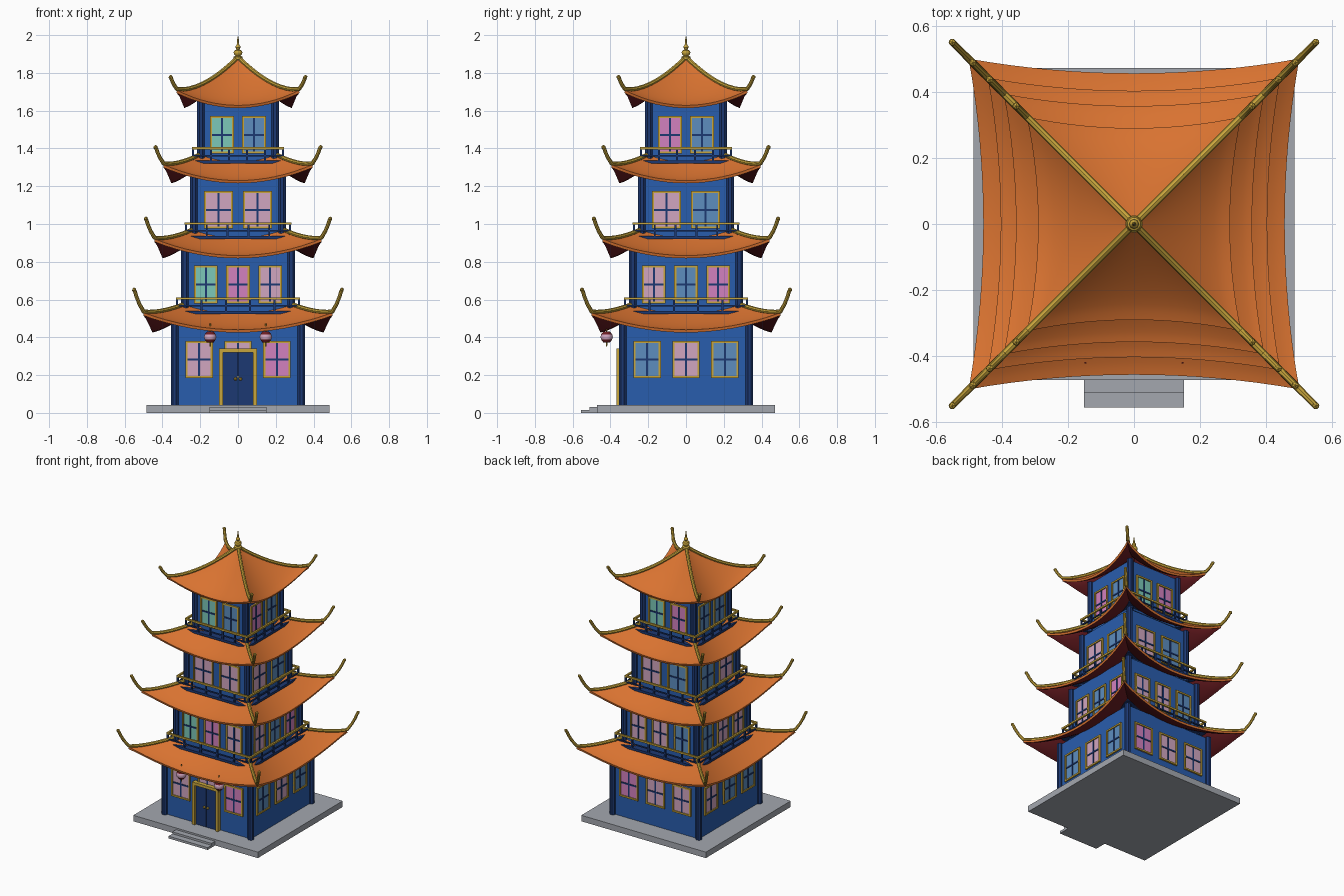
import bpy, bmesh, math
from mathutils import Matrix, Vector

if "Cube" in bpy.data.objects:
    bpy.data.objects.remove(bpy.data.objects["Cube"])

COLORS = {
    "roof_orange": (0.69, 0.17, 0.03), "wall_blue": (0.022, 0.11, 0.42),
    "dark_blue": (0.012, 0.04, 0.17), "gold": (0.58, 0.38, 0.045),
    "dark_red": (0.15, 0.012, 0.016), "stone_grey": (0.37, 0.39, 0.43),
    "pale_pink": (0.64, 0.38, 0.53), "pink": (0.65, 0.22, 0.52),
    "glass_blue": (0.11, 0.27, 0.52), "teal": (0.2, 0.58, 0.48),
}
MATS = {}
for name, c in COLORS.items():
    MATS[name] = bpy.data.materials.new(name)
    MATS[name].diffuse_color = (*c, 1)


def finish(name, bm, mats, smooth=False):
    me = bpy.data.meshes.new(name)
    bm.to_mesh(me)
    bm.free()
    for m in mats:
        me.materials.append(MATS[m])
    ob = bpy.data.objects.new(name, me)
    bpy.context.collection.objects.link(ob)
    if smooth:
        shade(ob)
    return ob


def shade(ob):
    bpy.ops.object.select_all(action='DESELECT')
    ob.select_set(True)
    bpy.context.view_layer.objects.active = ob
    bpy.ops.object.shade_smooth_by_angle(angle=math.radians(35))


def box(bm, x0, x1, y0, y1, z0, z1, mat=0, rot=None):
    m = Matrix.Translation(((x0 + x1) / 2, (y0 + y1) / 2, (z0 + z1) / 2))
    m = m @ Matrix.Diagonal((x1 - x0, y1 - y0, z1 - z0, 1))
    if rot:
        m = rot @ m
    r = bmesh.ops.create_cube(bm, size=1, matrix=m)
    for f in {f for v in r["verts"] for f in v.link_faces}:
        f.material_index = mat


def lathe(bm, profile, center, segs=12, mats=None):
    """Revolve (radius, z) pairs about a vertical axis."""
    rings = []
    for r, z in profile:
        rings.append([bm.verts.new((center[0] + max(r, 1e-4) * math.cos(a), center[1] + max(r, 1e-4) * math.sin(a),
                                    center[2] + z))
                      for a in (2 * math.pi * (i + 0.5) / segs for i in range(segs))])
    for k in range(len(rings) - 1):
        for i in range(segs):
            j = (i + 1) % segs
            f = bm.faces.new((rings[k][i], rings[k][j], rings[k + 1][j], rings[k + 1][i]))
            f.material_index = mats[k] if mats else 0
    bm.faces.new(rings[0][::-1])
    bm.faces.new(rings[-1])


def turn(i):
    return Matrix.Rotation(i * math.pi / 2, 4, 'Z')


# Stone base and steps
bm = bmesh.new()
box(bm, -0.485, 0.485, -0.472, 0.472, 0, 0.042)
finish("stone_base", bm, ["stone_grey"])
bm = bmesh.new()
box(bm, -0.152, 0.152, -0.512, -0.47, 0, 0.03)
box(bm, -0.152, 0.152, -0.555, -0.51, 0, 0.016)
finish("front_steps", bm, ["stone_grey"])


# Storey walls with corner columns
def storey(n, half, z0, z1):
    c = half - 0.02
    bm = bmesh.new()
    box(bm, -c, c, -c, c, z0, z1 + 0.025)
    finish(f"walls_{n}", bm, ["wall_blue"])
    bm = bmesh.new()
    for sx in (-1, 1):
        for sy in (-1, 1):
            lathe(bm, [(0.021, z0), (0.021, z1 + 0.03)], (sx * c, sy * c, 0), 8)
    finish(f"corner_columns_{n}", bm, ["dark_blue"], True)
    return c


# Windows: pane, gold frame and dark cross bars
PANES = {"L": 2, "P": 3, "B": 4, "T": 5}


def windows(n, wall, xs, w, z, h, rows):
    for side, row in zip(range(4), rows):
        bm = bmesh.new()
        R = turn(side)
        for x, key in zip(xs, row):
            a, b, t = w / 2, h / 2, 0.011
            box(bm, x - a, x + a, -wall - 0.004, -wall + 0.004, z - b, z + b, PANES[key], R)
            for s in (-1, 1):
                u = x + s * (a - t / 2)
                box(bm, u - t / 2, u + t / 2, -wall - 0.011, -wall, z - b, z + b, 0, R)
                v = z + s * (b - t / 2)
                box(bm, x - a, x + a, -wall - 0.011, -wall, v - t / 2, v + t / 2, 0, R)
            box(bm, x - 0.005, x + 0.005, -wall - 0.008, -wall, z - b + t, z + b - t, 1, R)
            box(bm, x - a + t, x + a - t, -wall - 0.008, -wall, z - 0.005, z + 0.005, 1, R)
        finish(f"windows_{n}_side_{side + 1}", bm,
               ["gold", "dark_blue", "pale_pink", "pink", "glass_blue", "teal"])


# Swept roof with upturned corners, red underside and gold hip ridges
def roof(n, R, Rc, z, H, lift, tip, tip_z, s0):
    def point(s, t):
        out = s * (R + (Rc - R) * t * t)
        return Vector((t * Rc * s, -out, z + H * (1 - s) ** 1.3 + lift * t * t * s * s))
    bm = bmesh.new()
    NS, NT = 12, 16
    for side in range(4):
        M = turn(side)
        g = [[bm.verts.new(M @ point(s0 + (1 - s0) * i / NS, -1 + 2 * j / NT))
              for j in range(NT + 1)] for i in range(NS + 1)]
        for i in range(NS):
            for j in range(NT):
                bm.faces.new((g[i + 1][j], g[i + 1][j + 1], g[i][j + 1], g[i][j]))
    bmesh.ops.remove_doubles(bm, verts=bm.verts, dist=1e-4)
    ob = finish(f"roof_{n}", bm, ["roof_orange", "dark_red"])
    mod = ob.modifiers.new("thickness", 'SOLIDIFY')
    mod.thickness, mod.offset, mod.material_offset = 0.015, -1, 1
    bpy.context.view_layer.objects.active = ob
    bpy.ops.object.modifier_apply(modifier=mod.name)
    shade(ob)

    # Ridge path: follows the hip, then curls up past the corner
    path = [point(s0 + (1 - s0) * i / 9, 1) + Vector((0, 0, 0.007)) for i in range(10)]
    end = path[-1].copy()
    for f, up in ((0.45, 0.35), (0.75, 0.68), (0.9, 0.9), (1, 1)):
        x = end.x + (tip - end.x) * f
        path.append(Vector((x, -x, end.z + (tip_z - end.z) * up)))
    bm = bmesh.new()
    side_dir = Vector((1, 1, 0)).normalized()
    for k in range(4):
        M, rings = turn(k), []
        for i, p in enumerate(path):
            d = (path[min(i + 1, len(path) - 1)] - path[max(i - 1, 0)]).normalized()
            nrm = side_dir.cross(d)
            rad = 0.0115 if i < 10 else 0.010
            rings.append([bm.verts.new(M @ (p + rad * (math.cos(a) * side_dir + math.sin(a) * nrm)))
                          for a in (i2 * math.pi / 4 for i2 in range(8))])
        for a, b in zip(rings, rings[1:]):
            for i in range(8):
                bm.faces.new((a[i], a[(i + 1) % 8], b[(i + 1) % 8], b[i]))
        bm.faces.new(rings[0][::-1])
        bm.faces.new(rings[-1])
        bmesh.ops.create_icosphere(bm, subdivisions=1, radius=0.012,
                                   matrix=Matrix.Translation(M @ path[-1]))
    bmesh.ops.recalc_face_normals(bm, faces=bm.faces)
    finish(f"roof_ridges_{n}", bm, ["gold"], True)


# Balcony: floor, posts, middle rail and gold handrail
def balcony(n, half, z):
    bm = bmesh.new()
    box(bm, -half, half, -half, half, z - 0.006, z + 0.01)
    for side in range(4):
        M = turn(side)
        e = half - 0.005
        for i in range(5):
            x = -e + 2 * e * i / 5
            box(bm, x - 0.005, x + 0.005, -e - 0.005, -e + 0.005, z, z + 0.073, 0, M)
        box(bm, -half, half, -e - 0.004, -e + 0.004, z + 0.032, z + 0.04, 0, M)
        box(bm, -half, half, -e - 0.006, -e + 0.006, z + 0.07, z + 0.082, 1, M)
    finish(f"balcony_{n}", bm, ["dark_blue", "gold"])


w1 = storey(1, 0.355, 0.04, 0.46)
w2 = storey(2, 0.302, 0.515, 0.855)
w3 = storey(3, 0.254, 0.91, 1.25)
w4 = storey(4, 0.217, 1.305, 1.64)
windows(1, w1, (-0.206, 0, 0.206), 0.145, 0.283, 0.195, ("LLP", "BLB", "PLL", "LBB"))
windows(2, w2, (-0.17, 0, 0.17), 0.125, 0.68, 0.2, ("TPL", "LBP", "LLB", "BLL"))
windows(3, w3, (-0.103, 0.103), 0.155, 1.075, 0.198, ("LL", "LB", "LB", "BL"))
windows(4, w4, (-0.085, 0.085), 0.128, 1.472, 0.2, ("TB", "PB", "TP", "BB"))
roof(1, 0.456, 0.500, 0.440, 0.30, 0.090, 0.550, 0.652, 0.5)
roof(2, 0.403, 0.442, 0.833, 0.29, 0.088, 0.488, 1.028, 0.5)
roof(3, 0.357, 0.394, 1.230, 0.28, 0.084, 0.437, 1.407, 0.5)
roof(4, 0.290, 0.324, 1.628, 0.25, 0.080, 0.357, 1.778, 0.02)
balcony(2, 0.327, 0.530)
balcony(3, 0.281, 0.927)
balcony(4, 0.243, 1.325)

# Front double door
bm = bmesh.new()
for s in (-1, 1):
    box(bm, s * 0.09 - 0.01, s * 0.09 + 0.01, -0.367, -0.33, 0.042, 0.34, 1)
    a, b = sorted((s * 0.002, s * 0.082))
    box(bm, a, b, -0.352, -0.33, 0.042, 0.322, 0)
    bmesh_m = Matrix.Translation((s * 0.013, -0.357, 0.18))
    r = bmesh.ops.create_icosphere(bm, subdivisions=2, radius=0.009, matrix=bmesh_m)
    for f in {f for v in r["verts"] for f in v.link_faces}:
        f.material_index = 1
box(bm, -0.1, 0.1, -0.367, -0.33, 0.32, 0.34, 1)
finish("front_door", bm, ["dark_blue", "gold"])

# Hanging lanterns
for name, x in (("left", -0.147), ("right", 0.147)):
    bm = bmesh.new()
    lathe(bm, [(0.003, -0.05), (0.004, -0.03), (0.018, -0.03), (0.03, -0.014), (0.034, 0),
               (0.03, 0.014), (0.018, 0.028), (0.003, 0.028), (0.003, 0.07)],
          (x, -0.42, 0.402), 12, [2, 0, 0, 1, 1, 0, 0, 2])
    finish(f"lantern_{name}", bm, ["dark_red", "pale_pink", "gold"], True)

# Roof finial
bm = bmesh.new()
lathe(bm, [(0.026, 1.872), (0.026, 1.885), (0.014, 1.89), (0.022, 1.90), (0.024, 1.908), (0.02, 1.918),
           (0.009, 1.924), (0.014, 1.934), (0.012, 1.943), (0.006, 1.95), (0.004, 1.98), (0, 2.0)],
      (0, 0, 0), 12)
finish("finial", bm, ["gold"], True)

for m in bpy.data.materials:
    if m.users and not m.is_grease_pencil:
        m.use_nodes = True
        m.node_tree.nodes["Principled BSDF"].inputs["Base Color"].default_value = m.diffuse_color
